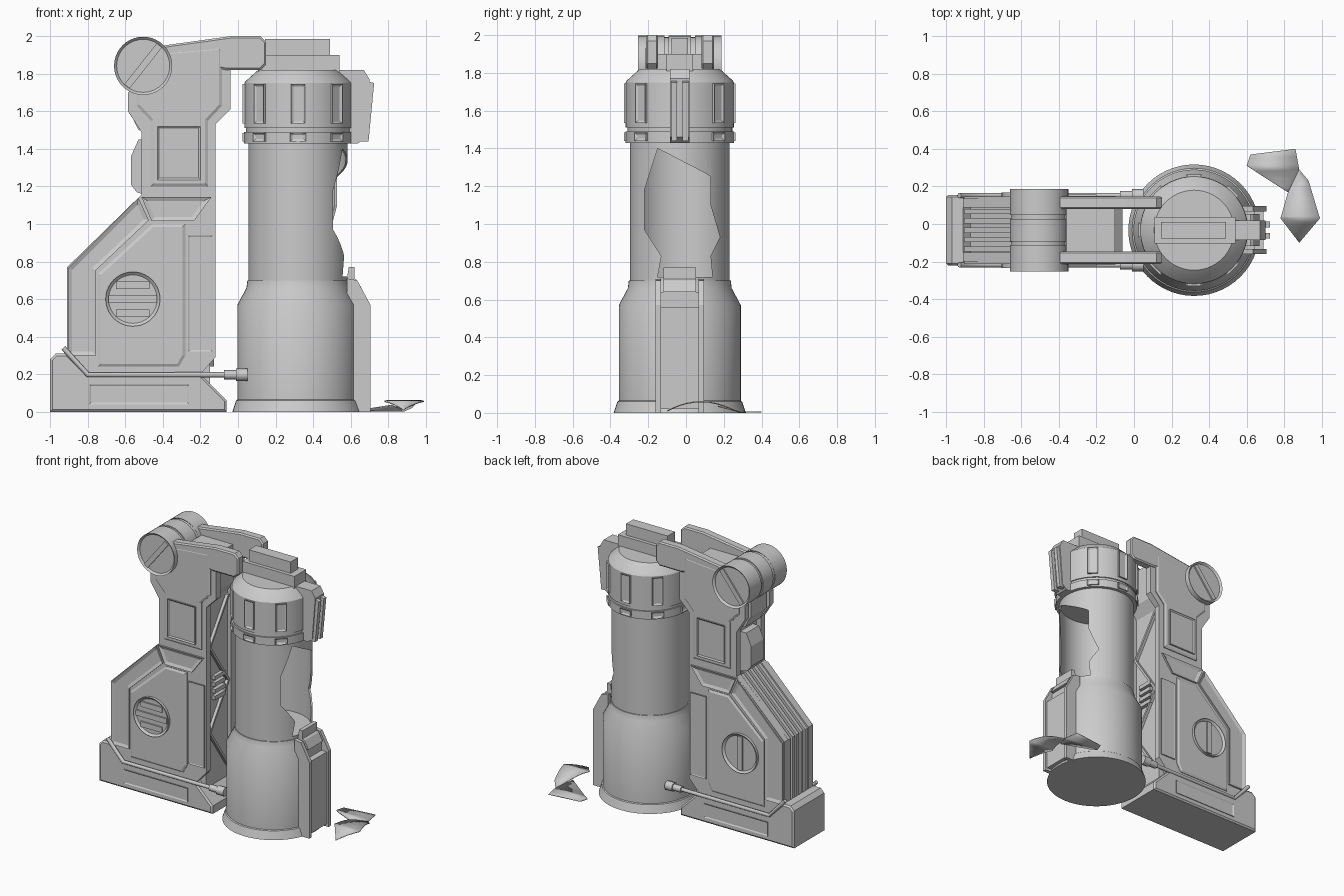
import bpy, bmesh, math
from mathutils import Vector

if "Cube" in bpy.data.objects:
    bpy.data.objects.remove(bpy.data.objects["Cube"], do_unlink=True)

CY = -0.033           # shared depth centre
AXIS = (0.32, CY, 0)  # canister axis

grey = bpy.data.materials.new("plain_grey")
grey.use_nodes = True
grey.diffuse_color = (0.6, 0.6, 0.6, 1)
grey.node_tree.nodes["Principled BSDF"].inputs["Base Color"].default_value = (0.6, 0.6, 0.6, 1)


def finish(name, bm, smooth=False):
    bmesh.ops.recalc_face_normals(bm, faces=bm.faces)
    mesh = bpy.data.meshes.new(name)
    bm.to_mesh(mesh)
    bm.free()
    mesh.materials.append(grey)
    ob = bpy.data.objects.new(name, mesh)
    bpy.context.collection.objects.link(ob)
    if smooth:
        bpy.ops.object.select_all(action='DESELECT')
        ob.select_set(True)
        bpy.context.view_layer.objects.active = ob
        bpy.ops.object.shade_smooth_by_angle(angle=math.radians(30))
    return ob


def prism(name, pts, a, b, axis='y', inset=0, depth=0, smooth=False):
    """Extrude a polygon along an axis; optionally inset and push both caps."""
    def place(p, t):
        return (p[0], t, p[1]) if axis == 'y' else (t, p[0], p[1])
    bm = bmesh.new()
    lo = [bm.verts.new(place(p, a)) for p in pts]
    hi = [bm.verts.new(place(p, b)) for p in pts]
    caps = [bm.faces.new(lo), bm.faces.new(hi)]
    n = len(pts)
    for i in range(n):
        j = (i + 1) % n
        bm.faces.new((lo[i], lo[j], hi[j], hi[i]))
    bmesh.ops.recalc_face_normals(bm, faces=bm.faces)
    if inset:
        bmesh.ops.inset_individual(bm, faces=caps, thickness=inset, depth=depth, use_even_offset=True)
    return finish(name, bm, smooth)


def rect(x0, z0, x1, z1):
    return [(x0, z0), (x1, z0), (x1, z1), (x0, z1)]


def circle(cx, cz, r, n=40):
    return [(cx + r * math.cos(math.tau * i / n), cz + r * math.sin(math.tau * i / n)) for i in range(n)]


def middle(name, pts, half, **kw):
    return prism(name, pts, CY - half, CY + half, **kw)


def sides(name, pts, a, b, **kw):
    for s, tag in ((-1, "front"), (1, "back")):
        prism(f"{name}_{tag}", pts, CY + s * a, CY + s * b, **kw)


def lathe(name, profile, closed=False):
    bm = bmesh.new()
    vs = [bm.verts.new((r, 0, z)) for r, z in profile]
    es = [bm.edges.new(p) for p in zip(vs, vs[1:])]
    if closed:
        es.append(bm.edges.new((vs[-1], vs[0])))
    bmesh.ops.spin(bm, geom=vs + es, cent=(0, 0, 0), axis=(0, 0, 1), angle=math.tau, steps=56)
    bmesh.ops.remove_doubles(bm, verts=bm.verts, dist=0.0001)
    bmesh.ops.translate(bm, verts=bm.verts, vec=AXIS)
    return finish(name, bm, True)


def rod(name, path, r):
    cu = bpy.data.curves.new(name, 'CURVE')
    cu.dimensions = '3D'
    cu.bevel_depth = r
    cu.bevel_resolution = 2
    cu.use_fill_caps = True
    sp = cu.splines.new('POLY')
    sp.points.add(len(path) - 1)
    for p, c in zip(sp.points, path):
        p.co = (*c, 1)
    cu.materials.append(grey)
    bpy.context.collection.objects.link(bpy.data.objects.new(name, cu))


# Canister: foot, broken glass wall, cap
lathe("canister_foot", [(0, 0), (0.35, 0), (0.33, 0.06), (0.323, 0.065), (0.323, 0.57), (0.275, 0.66),
                        (0.27, 0.7), (0, 0.7)])
lathe("canister_cap", [(0, 1.43), (0.288, 1.43), (0.288, 1.49), (0.278, 1.49), (0.278, 1.51), (0.286, 1.51),
                       (0.286, 1.75), (0.28, 1.76), (0.213, 1.82), (0, 1.82)])
glass = lathe("glass_wall", [(0.264, 0.69), (0.264, 1.44), (0.254, 1.44), (0.254, 0.69)], closed=True)
hole = prism("glass_cutter", [(-0.15, 1.40), (0.1, 1.27), (0.13, 1.25), (0.13, 1.1), (0.18, 0.93), (0.13, 0.83),
                              (0.14, 0.72), (-0.15, 0.72), (-0.13, 0.83), (-0.22, 0.97), (-0.22, 1.18)],
             0.35, 0.8, axis='x')
cut = glass.modifiers.new("break", 'BOOLEAN')
cut.operation = 'DIFFERENCE'
cut.solver = 'EXACT'
cut.object = hole
bpy.context.view_layer.objects.active = glass
bpy.ops.object.modifier_apply(modifier=cut.name)
bpy.data.objects.remove(hole, do_unlink=True)

# Cap windows and ring blocks around the axis
for k in range(1, 8):
    for name, z0, z1, half in (("cap_window", 1.535, 1.745, 0.037), ("ring_block", 1.44, 1.485, 0.042)):
        ob = prism(f"{name}_{k}", rect(-half, z0, half, z1), 0.24, 0.296, axis='x', inset=0.012, depth=-0.008)
        ob.location = AXIS
        ob.rotation_euler.z = k * math.pi / 4

# Cap handle
middle("cap_step", rect(0.11, 1.81, 0.54, 1.9), 0.07)
middle("cap_bar", rect(0.145, 1.9, 0.49, 1.985), 0.043)

# Upper clip
middle("upper_clip", [(0.52, 1.76), (0.54, 1.82), (0.67, 1.82), (0.7, 1.77), (0.675, 1.46), (0.64, 1.43), (0.58, 1.43)], 0.052)
sides("upper_clip_rib", [(0.66, 1.77), (0.725, 1.75), (0.695, 1.44), (0.65, 1.44)], 0.015, 0.045)

# Lower clip
sides("lower_clip_rib", [(0.58, 0), (0.705, 0), (0.705, 0.57), (0.635, 0.7), (0.58, 0.71)], 0.1, 0.128)
middle("lower_clip_panel", rect(0.58, 0.02, 0.69, 0.56), 0.102)
middle("lower_clip_core", rect(0.56, 0, 0.645, 0.64), 0.11)
middle("lower_clip_top", [(0.56, 0.64), (0.668, 0.64), (0.635, 0.7), (0.62, 0.71), (0.62, 0.77), (0.59, 0.77), (0.58, 0.71)], 0.085)


# Glass shards lying on the ground
def shard(name, outline, height):
    bm = bmesh.new()
    face = bm.faces.new([bm.verts.new((x, y, 0)) for x, y in outline])
    for k in range(-2, 10):
        bmesh.ops.bisect_plane(bm, geom=bm.verts[:] + bm.edges[:] + bm.faces[:],
                               plane_co=(0, k * 0.04, 0), plane_no=(0, 1, 0))
    for v in bm.verts:
        v.co.z = height(v.co.x, v.co.y)
    ob = finish(name, bm, True)
    ob.modifiers.new("thickness", 'SOLIDIFY').thickness = 0.006


shard("shard_long", [(0.88, 0.29), (0.93, 0.23), (0.99, 0.03), (0.88, -0.1), (0.78, 0.03), (0.82, 0.17)],
      lambda x, y: max(0.008, 0.062 - 1.5 * (y - 0.08) ** 2))
shard("shard_wide", [(0.6, 0.31), (0.62, 0.37), (0.86, 0.4), (0.88, 0.29), (0.82, 0.17)],
      lambda x, y: 0.008 + max(0, 0.25 * (0.29 - y)))

# Machine base
middle("base", [(-1, 0), (-1, 0.28), (-0.97, 0.31), (-0.91, 0.31), (-0.8, 0.2), (-0.2, 0.2), (-0.06, 0.06), (-0.06, 0)],
       0.178, inset=0.012, depth=0.01)
sides("base_panel", rect(-0.79, 0.04, -0.26, 0.145), 0.17, 0.193, inset=0.01, depth=-0.006)
prism("base_end_panel", rect(CY - 0.05, 0.05, CY + 0.05, 0.25), -0.999, -0.9, axis='x')

# Machine core and cheeks
middle("body_core", [(-0.87, 0.15), (-0.87, 0.75), (-0.48, 1.14), (-0.48, 1.5), (-0.52, 1.7), (-0.36, 1.9), (-0.1, 1.9),
                     (-0.1, 1.62), (-0.15, 1.54), (-0.15, 0.15)], 0.13)
sides("body_cheek", [(-0.91, 0.29), (-0.91, 0.77), (-0.515, 1.155), (-0.515, 1.49), (-0.585, 1.6), (-0.585, 1.7),
                     (-0.4, 1.94), (-0.04, 1.96), (-0.04, 1.61), (-0.12, 1.53), (-0.12, 0.29), (-0.2, 0.2), (-0.84, 0.2)],
      0.12, 0.168)
for k in range(-2, 3):
    y = CY + k * 0.05
    prism(f"cooling_fin_{k + 3}", [(-0.905, 0.29), (-0.905, 0.765), (-0.515, 1.15), (-0.4, 1.1), (-0.8, 0.7), (-0.8, 0.29)],
          y - 0.014, y + 0.014)

# Raised cladding on both cheeks
sides("frame_slope", [(-0.905, 0.3), (-0.905, 0.765), (-0.53, 1.14), (-0.475, 1.02), (-0.755, 0.755), (-0.755, 0.3)],
      0.15, 0.18, inset=0.022, depth=-0.01)
sides("frame_top", [(-0.515, 1.145), (-0.14, 1.145), (-0.235, 1.015), (-0.46, 1.015)],
      0.15, 0.18, inset=0.022, depth=-0.01)
sides("door", [(-0.745, 0.24), (-0.745, 0.735), (-0.455, 1.0), (-0.28, 1.0), (-0.28, 0.3), (-0.315, 0.24)],
      0.15, 0.172, inset=0.015, depth=0.008)
sides("door_strip", rect(-0.265, 0.32, -0.135, 0.94), 0.15, 0.176, inset=0.008, depth=-0.004)
sides("shoulder_plate", [(-0.54, 1.63), (-0.54, 1.7), (-0.38, 1.92), (-0.085, 1.945), (-0.085, 1.63), (-0.16, 1.55),
                         (-0.16, 1.2), (-0.465, 1.2), (-0.465, 1.55)], 0.15, 0.174, inset=0.015, depth=0.008)
sides("neck_panel", rect(-0.43, 1.235, -0.2, 1.52), 0.15, 0.19, inset=0.01, depth=-0.007)

# Round vents: slats at the front, one upright bar at the back
VX, VZ, VR = -0.56, 0.6, 0.145
sides("vent", circle(VX, VZ, VR), 0.15, 0.2, inset=0.016, depth=-0.014, smooth=True)
for dz in (-0.075, 0, 0.075):
    w = math.sqrt(0.13 ** 2 - (abs(dz) + 0.02) ** 2)
    prism(f"vent_slat_{dz}", rect(VX - w, VZ + dz - 0.02, VX + w, VZ + dz + 0.02), CY - 0.197, CY - 0.16)
prism("vent_bar_back", rect(VX - 0.02, VZ - 0.126, VX + 0.02, VZ + 0.126), CY + 0.16, CY + 0.197)

# Shoulder drum with slotted ends
DX, DZ, DR = -0.505, 1.842, 0.155
middle("drum_core", circle(DX, DZ, DR - 0.008), 0.1, smooth=True)
middle("drum_band", circle(DX, DZ, DR), 0.06, smooth=True)
sides("drum_end", circle(DX, DZ, DR), 0.08, 0.22, inset=0.014, depth=-0.014, smooth=True)
d = Vector((0.62, 0.785)) * (DR - 0.016)
w = Vector((0.785, -0.62)) * 0.018
c = Vector((DX, DZ))
sides("drum_slot_bar", [c - d - w, c + d - w, c + d + w, c - d + w], 0.19, 0.216)

# Top arms reaching to the canister
sides("top_arm", [(-0.4, 1.88), (-0.4, 1.95), (-0.04, 2.0), (0.12, 2.0), (0.15, 1.97), (0.15, 1.85), (0.12, 1.82), (-0.06, 1.82)],
      0.122, 0.172, inset=0.01, depth=0.008)

# Blocks on the rear of the neck
middle("neck_block", [(-0.45, 1.14), (-0.54, 1.17), (-0.57, 1.21), (-0.57, 1.36), (-0.53, 1.45), (-0.45, 1.45)], 0.075)
middle("neck_bracket", [(-0.45, 1.49), (-0.53, 1.5), (-0.56, 1.56), (-0.58, 1.59), (-0.58, 1.72), (-0.45, 1.72)], 0.09)

# Truss in the channel facing the canister
for k in range(4):
    z0, z1 = 0.24 + k * 0.32, 0.24 + (k + 1) * 0.32
    y0, y1 = (CY - 0.12, CY + 0.1) if k % 2 else (CY + 0.1, CY - 0.12)
    prism(f"truss_brace_{k}", [(y0, z0), (y0 + 0.02, z0), (y1 + 0.02, z1), (y1, z1)], -0.16, -0.128, axis='x')
for k in range(4):
    z = 0.79 + k * 0.05
    prism(f"truss_rung_{k}", rect(CY - 0.06, z, CY + 0.06, z + 0.03), -0.16, -0.124, axis='x')

# Pipes with couplings
for s, tag in ((-1, "front"), (1, "back")):
    y = CY + s * 0.185
    rod(f"pipe_{tag}", [(-0.93, y, 0.34), (-0.8, y, 0.197), (-0.06, y, 0.197)], 0.014)
    rod(f"coupling_{tag}", [(-0.075, y, 0.197), (0.0, y, 0.197)], 0.025)
    rod(f"coupling_head_{tag}", [(-0.01, y, 0.197), (0.05, y, 0.197)], 0.034)
